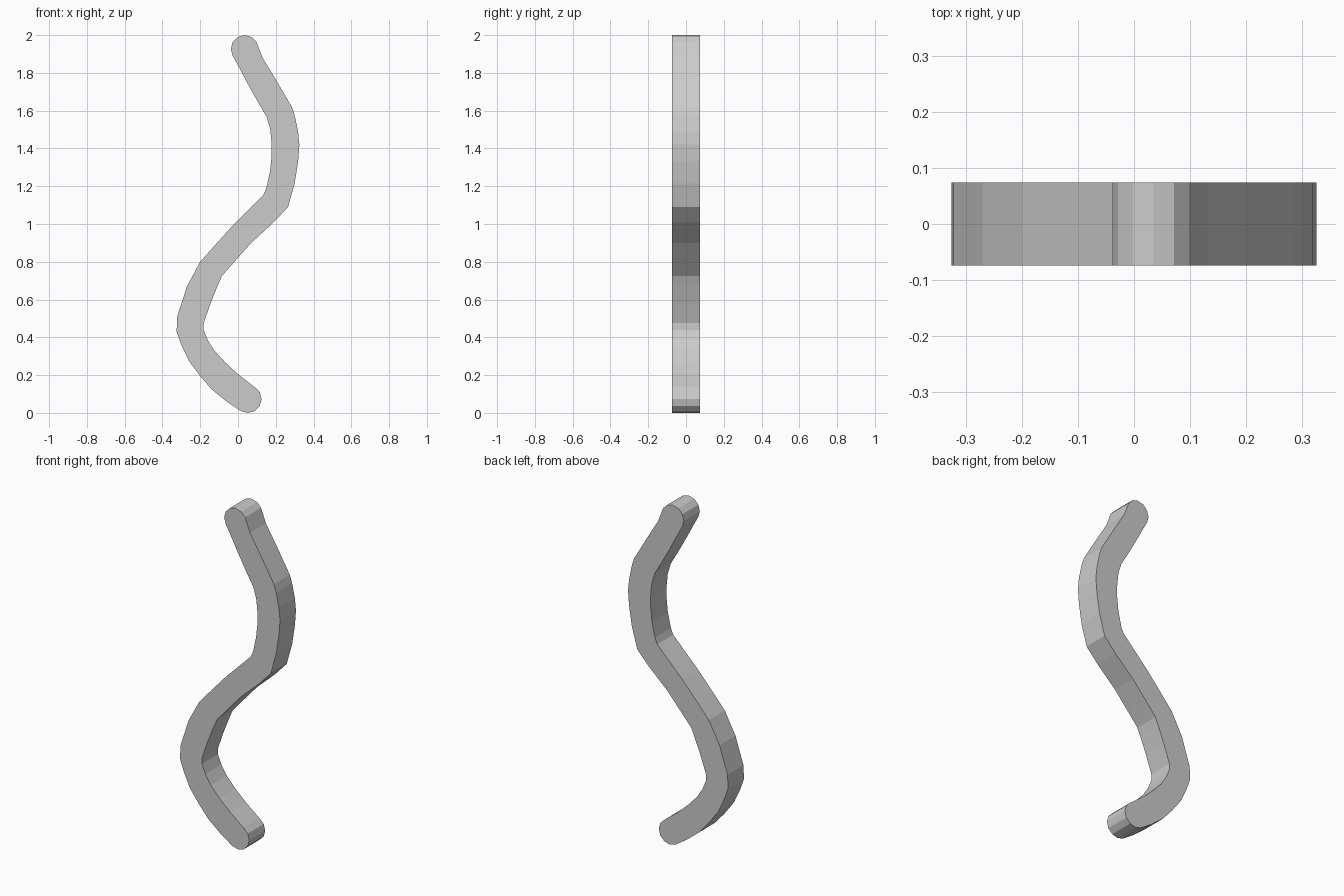
import bpy, bmesh
from math import cos, sin, radians

HALF_DEPTH = 0.074
END_RADIUS = 0.073

# The two long edges of the wavy bar, as (x, z)
right_edge = [(0.13, 1.88), (0.20, 1.765), (0.285, 1.62), (0.30, 1.575), (0.318, 1.49),
              (0.325, 1.42), (0.318, 1.33), (0.30, 1.215), (0.265, 1.09), (0.19, 1.01),
              (0.07, 0.90), (-0.01, 0.81), (-0.085, 0.725), (-0.105, 0.68), (-0.145, 0.58),
              (-0.182, 0.475), (-0.182, 0.44), (-0.16, 0.385), (-0.125, 0.33),
              (-0.07, 0.27), (0.0, 0.205)]
left_edge = [(-0.06, 0.06), (-0.14, 0.125), (-0.20, 0.195), (-0.26, 0.275), (-0.30, 0.36),
             (-0.325, 0.43), (-0.322, 0.51), (-0.27, 0.67), (-0.20, 0.80), (-0.12, 0.89),
             (-0.03, 0.99), (0.05, 1.07), (0.135, 1.155), (0.15, 1.19), (0.17, 1.28),
             (0.178, 1.36), (0.178, 1.43), (0.17, 1.505), (0.15, 1.57), (0.10, 1.655),
             (0.05, 1.745), (0.0, 1.84)]


def rounded_end(x, z, start, stop, steps=6):
    angles = [radians(start + (stop - start) * i / steps) for i in range(steps + 1)]
    return [(x + END_RADIUS * cos(a), z + END_RADIUS * sin(a)) for a in angles]


# Closed outline: top end, right edge, bottom end, left edge
outline = (rounded_end(0.035, 1.927, 210, 30) + right_edge
           + rounded_end(0.052, 0.073, 60, -120) + left_edge)

# Extrude the outline through the depth
bm = bmesh.new()
face = bm.faces.new([bm.verts.new((x, -HALF_DEPTH, z)) for x, z in outline])
ext = bmesh.ops.extrude_face_region(bm, geom=[face], use_keep_orig=True)
verts = [g for g in ext["geom"] if isinstance(g, bmesh.types.BMVert)]
bmesh.ops.translate(bm, verts=verts, vec=(0, 2 * HALF_DEPTH, 0))
bmesh.ops.recalc_face_normals(bm, faces=bm.faces)

mesh = bpy.data.meshes.new("wavy_bar")
bm.to_mesh(mesh)
bm.free()
bpy.context.collection.objects.link(bpy.data.objects.new("wavy_bar", mesh))
